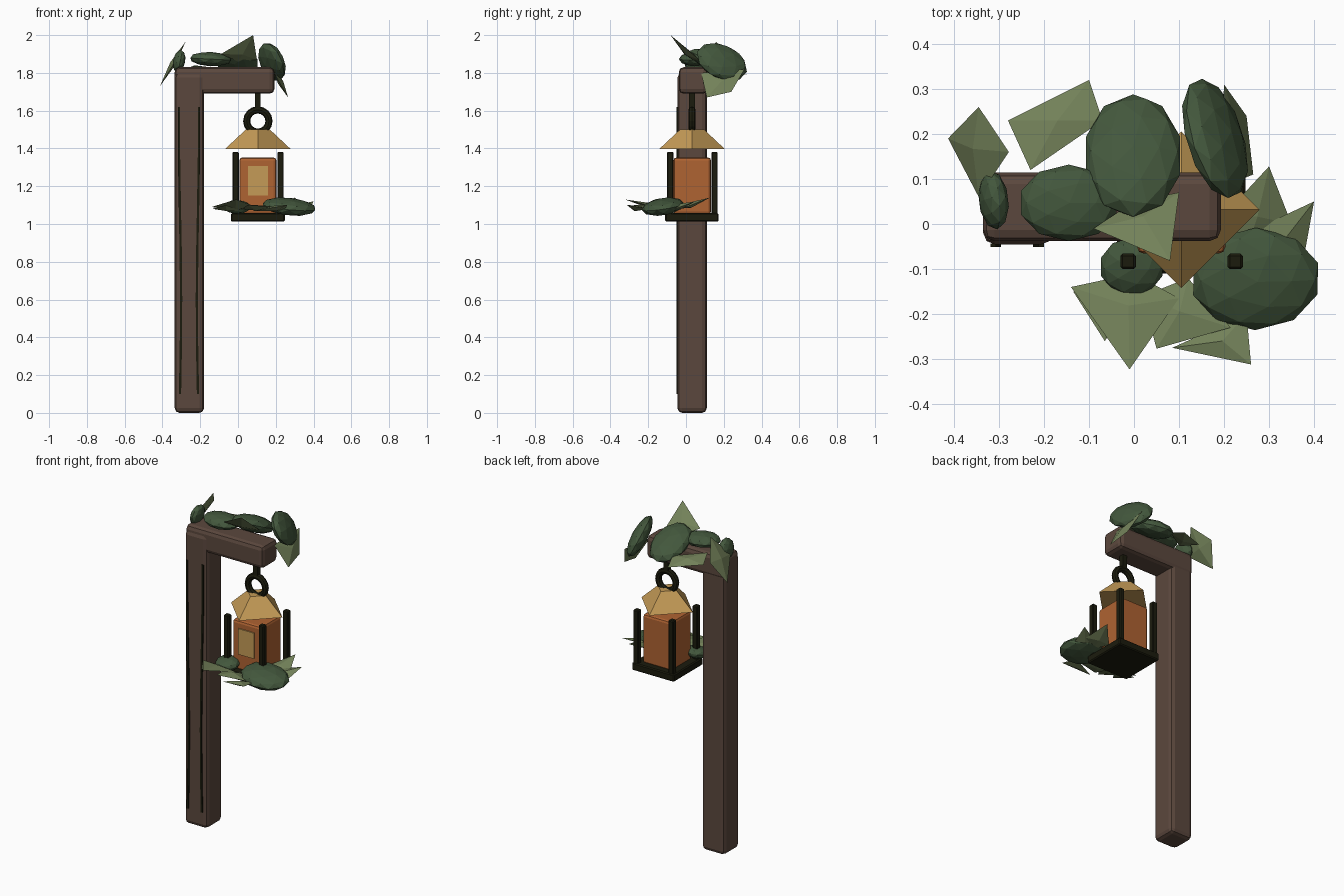
import bpy, bmesh, math
from mathutils import Vector

if "Cube" in bpy.data.objects:
    bpy.data.objects.remove(bpy.data.objects["Cube"])


def mat(name, rgb):
    m = bpy.data.materials.new(name)
    m.diffuse_color = (*rgb, 1)
    m.use_nodes = True
    m.node_tree.nodes["Principled BSDF"].inputs["Base Color"].default_value = m.diffuse_color
    return m


WOOD = mat("brown wood", (0.105, 0.064, 0.047))
IRON = mat("dark iron", (0.011, 0.011, 0.004))
GLOW = mat("orange glass", (0.43, 0.125, 0.032))
TAN = mat("tan", (0.56, 0.33, 0.095))
DARK = mat("dark green", (0.056, 0.096, 0.046))
LIGHT = mat("light green", (0.17, 0.22, 0.10))


def finish(name, bm, material):
    bmesh.ops.recalc_face_normals(bm, faces=bm.faces)
    me = bpy.data.meshes.new(name)
    bm.to_mesh(me)
    bm.free()
    me.materials.append(material)
    ob = bpy.data.objects.new(name, me)
    bpy.context.collection.objects.link(ob)
    return ob


def box(name, lo, hi, material, bevel=0.0, segments=2):
    bm = bmesh.new()
    bmesh.ops.create_cube(bm, size=1)
    for v in bm.verts:
        v.co = Vector([(a + b) / 2 + c * (b - a) for a, b, c in zip(lo, hi, v.co)])
    if bevel:
        bmesh.ops.bevel(bm, geom=bm.edges[:], offset=bevel, segments=segments,
                        affect='EDGES', profile=0.5)
    return finish(name, bm, material)


def blob(name, centre, radii, normal):
    """Flattened faceted leaf clump whose thin axis follows normal."""
    bm = bmesh.new()
    bmesh.ops.create_icosphere(bm, subdivisions=2, radius=1)
    q = Vector((0, 0, 1)).rotation_difference(Vector(normal).normalized())
    for v in bm.verts:
        v.co = Vector(centre) + q @ Vector([a * b for a, b in zip(v.co, radii)])
    return finish(name, bm, DARK)


def leaf(name, rim, h=0.015):
    """Pointed leaf: rim points around a raised and a lowered centre."""
    bm = bmesh.new()
    pts = [Vector(p) for p in rim]
    mid = sum(pts, Vector()) / len(pts)
    n = (pts[1] - pts[0]).cross(pts[2] - pts[0]).normalized() * h
    vs = [bm.verts.new(p) for p in pts]
    for c in (bm.verts.new(mid + n), bm.verts.new(mid - n)):
        for i in range(len(vs)):
            bm.faces.new((vs[i], vs[(i + 1) % len(vs)], c))
    return finish(name, bm, LIGHT)


# Post and arm
box("post", (-0.335, -0.045, 0), (-0.18, 0.11, 1.80), WOOD, 0.025)
box("arm", (-0.335, -0.038, 1.69), (0.193, 0.114, 1.83), WOOD, 0.025)

# Wavering cracks on the front of the post
for i, (x, s) in enumerate(((-0.307, 1), (-0.212, -1))):
    bm = bmesh.new()
    rows = []
    for k in range(7):
        t = k / 6
        cx = x + 0.006 * s * math.sin(t * 5)
        z = 0.1 + 1.52 * t
        rows.append([bm.verts.new((cx + dx, y, z)) for dx, y in
                     ((-0.006, -0.043), (-0.006, -0.051), (0.006, -0.051), (0.006, -0.043))])
    for a, b in zip(rows, rows[1:]):
        for j in range(4):
            bm.faces.new((a[j], a[(j + 1) % 4], b[(j + 1) % 4], b[j]))
    bm.faces.new(rows[0])
    bm.faces.new(rows[-1])
    finish(f"crack_{i}", bm, IRON)

# Hanger rod and ring
CX, CY = 0.105, 0.032
box("hanger_rod", (CX - 0.015, CY - 0.015, 1.6), (CX + 0.015, CY + 0.015, 1.70), IRON)
bpy.ops.mesh.primitive_torus_add(major_segments=16, minor_segments=8, major_radius=0.059,
                                 minor_radius=0.019, location=(CX, CY, 1.545),
                                 rotation=(math.pi / 2, 0, 0))
ring = bpy.context.object
ring.name = "hanger_ring"
ring.data.materials.append(IRON)

# Lantern roof: four sided frustum with corners on the axes
bpy.ops.mesh.primitive_cone_add(vertices=4, radius1=0.174, radius2=0.062, depth=0.105,
                                location=(CX, CY, 1.449))
roof = bpy.context.object
roof.name = "lantern_roof"
roof.data.materials.append(TAN)

# Lantern body, window, base and corner bars
box("lantern_body", (0.007, -0.066, 1.05), (0.203, 0.132, 1.352), GLOW, 0.015)
box("lantern_window", (0.052, -0.073, 1.15), (0.158, -0.064, 1.308), TAN)
box("lantern_base", (-0.038, -0.11, 1.012), (0.248, 0.172, 1.058), IRON, 0.006, 1)
for i, x in enumerate((-0.013, 0.225)):
    for j, y in enumerate((-0.083, 0.151)):
        box(f"corner_bar_{i}{j}", (x - 0.017, y - 0.017, 1.04),
            (x + 0.017, y + 0.017, 1.382), IRON, 0.005, 1)

# Dark leaf clumps on the arm and around the base
blob("arm_clump_middle", (-0.002, 0.152, 1.852), (0.11, 0.15, 0.05), (0, 0.42, 0.9))
blob("arm_clump_inner", (-0.145, 0.047, 1.873), (0.112, 0.085, 0.038), (0.05, 0, 1))
blob("arm_clump_end", (0.18, 0.19, 1.858), (0.105, 0.145, 0.045), (0.8, 0.35, 0.45))
blob("arm_clump_post", (-0.312, 0.053, 1.862), (0.06, 0.066, 0.032), (0.95, 0.1, -0.2))
blob("base_clump_right", (0.27, -0.122, 1.092), (0.146, 0.115, 0.045), (0.1, -0.15, 1))
blob("base_clump_left", (-0.005, -0.095, 1.09), (0.072, 0.066, 0.035), (0, -0.2, 1))

# Light pointed leaves
LEAVES = [
    [(-0.413, 0.19, 1.73), (-0.345, 0.06, 1.84), (-0.278, 0.16, 1.965), (-0.345, 0.26, 1.86)],
    [(-0.28, 0.23, 1.82), (-0.1, 0.32, 1.79), (-0.07, 0.23, 1.82), (-0.23, 0.12, 1.84)],
    [(0.265, 0.11, 1.67), (0.25, 0.24, 1.70), (0.2, 0.31, 1.82), (0.19, 0.08, 1.80)],
    [(0.08, -0.082, 2.0), (-0.09, -0.01, 1.90), (0.0, 0.05, 1.86), (0.1, 0.07, 1.87)],
    [(-0.14, -0.14, 1.09), (-0.01, -0.323, 1.13), (0.1, -0.165, 1.09), (0.0, -0.11, 1.07)],
    [(-0.135, -0.15, 1.08), (-0.065, -0.26, 1.10), (0.02, -0.14, 1.07)],
    [(0.05, -0.277, 1.10), (0.215, -0.23, 1.09), (0.12, -0.12, 1.07), (0.02, -0.16, 1.08)],
    [(0.085, -0.275, 1.07), (0.26, -0.312, 1.10), (0.25, -0.2, 1.08)],
    [(0.2, 0.02, 1.09), (0.3, 0.128, 1.14), (0.35, 0.0, 1.09), (0.25, -0.06, 1.08)],
    [(0.25, -0.02, 1.09), (0.4, 0.05, 1.12), (0.38, -0.06, 1.08), (0.3, -0.1, 1.08)],
]
for i, rim in enumerate(LEAVES):
    leaf(f"leaf_{i}", rim)
